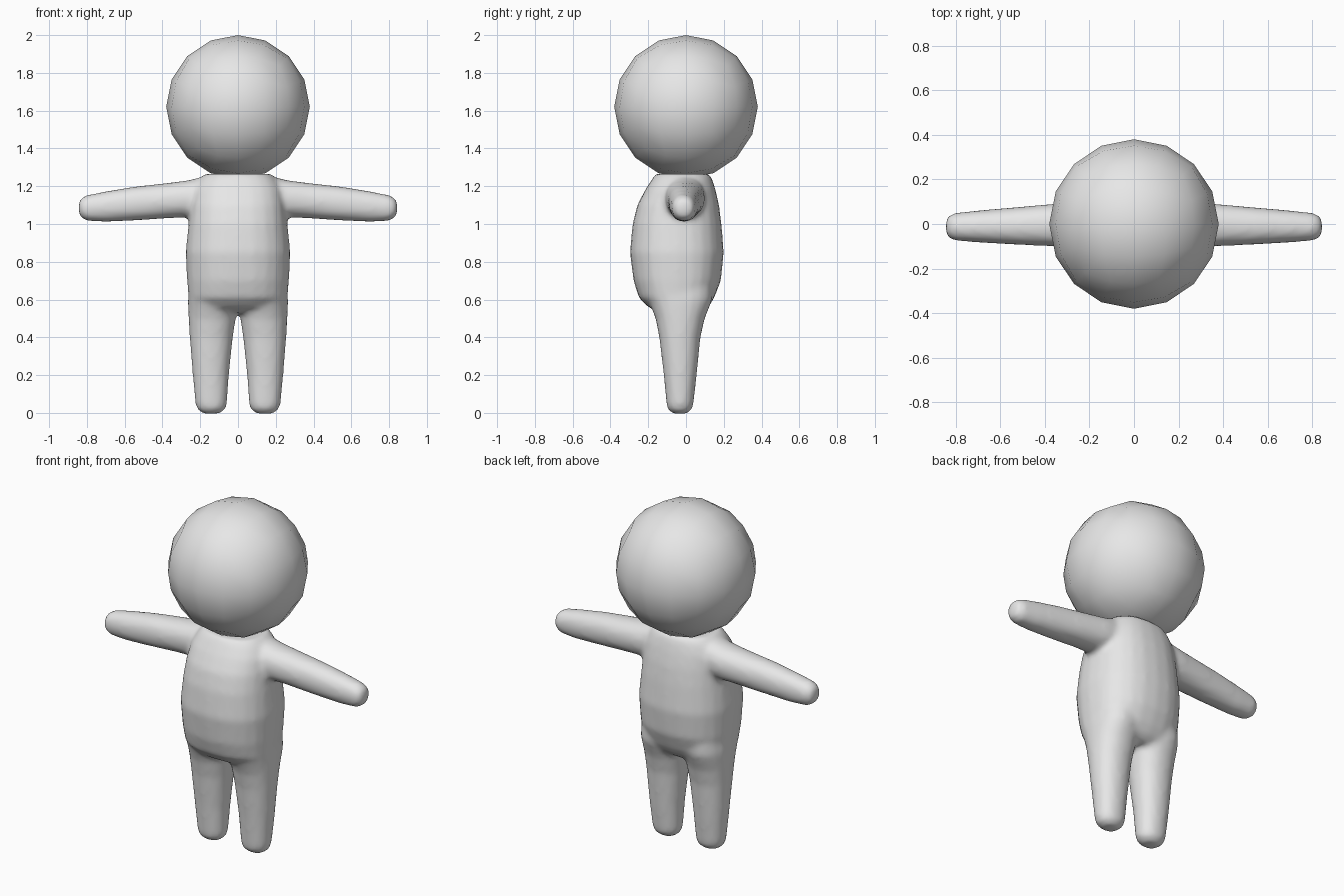
import bpy, bmesh
from math import cos, sin, pi, copysign
from mathutils import Vector

cube = bpy.data.objects.get("Cube")
if cube:
    bpy.data.objects.remove(cube, do_unlink=True)

# Single light grey material
grey = bpy.data.materials.new("light_grey")
grey.use_nodes = True
grey.diffuse_color = (0.8, 0.8, 0.8, 1)
bsdf = next(n for n in grey.node_tree.nodes if n.type == 'BSDF_PRINCIPLED')
bsdf.inputs["Base Color"].default_value = (0.8, 0.8, 0.8, 1)


def finish(bm, name):
    bmesh.ops.recalc_face_normals(bm, faces=bm.faces)
    mesh = bpy.data.meshes.new(name)
    bm.to_mesh(mesh)
    bm.free()
    mesh.materials.append(grey)
    for poly in mesh.polygons:
        poly.use_smooth = True
    obj = bpy.data.objects.new(name, mesh)
    bpy.context.collection.objects.link(obj)
    return obj


def rounded(t, power):
    return copysign(abs(t) ** (2 / power), t)


def loft(bm, sections, place, power=2.2, sides=20):
    """Skin rounded sections given as (position, low a, high a, low b, high b)."""
    rings = []
    for pos, a0, a1, b0, b1 in sections:
        ring = []
        for i in range(sides):
            t = 2 * pi * i / sides
            a = (a0 + a1) / 2 + (a1 - a0) / 2 * rounded(cos(t), power)
            b = (b0 + b1) / 2 + (b1 - b0) / 2 * rounded(sin(t), power)
            ring.append(bm.verts.new(place(pos, a, b)))
        rings.append(ring)
    for low, high in zip(rings, rings[1:]):
        for i in range(sides):
            j = (i + 1) % sides
            bm.faces.new((low[i], low[j], high[j], high[i]))
    bm.faces.new(rings[0])
    bm.faces.new(rings[-1])


# Torso: z, half width, front y, back y
torso = [(0.53, 0.19, -0.13, 0.08), (0.56, 0.235, -0.20, 0.12),
         (0.61, 0.262, -0.25, 0.15), (0.70, 0.27, -0.278, 0.185),
         (0.85, 0.277, -0.297, 0.20), (1.0, 0.262, -0.283, 0.188),
         (1.1, 0.25, -0.258, 0.175), (1.18, 0.235, -0.217, 0.157),
         (1.235, 0.205, -0.182, 0.14), (1.265, 0.175, -0.16, 0.125)]
# Leg: z, inner x, outer x, front y, back y
leg = [(-0.004, 0.10, 0.185, -0.07, 0.005), (0.02, 0.065, 0.217, -0.098, 0.033),
       (0.05, 0.058, 0.226, -0.104, 0.04), (0.2, 0.048, 0.24, -0.118, 0.057),
       (0.4, 0.027, 0.256, -0.142, 0.077), (0.5, 0.012, 0.262, -0.162, 0.10),
       (0.6, 0.005, 0.266, -0.2, 0.14), (0.75, 0.005, 0.25, -0.2, 0.14)]
# Arm: x, front y, back y, low z, high z
arm = [(0.1, -0.11, 0.10, 1.05, 1.255), (0.19, -0.11, 0.10, 1.035, 1.25),
       (0.26, -0.11, 0.10, 1.035, 1.232), (0.37, -0.10, 0.09, 1.03, 1.218),
       (0.55, -0.092, 0.074, 1.018, 1.198), (0.7, -0.083, 0.061, 1.011, 1.173),
       (0.8, -0.075, 0.05, 1.016, 1.153), (0.827, -0.066, 0.041, 1.03, 1.14),
       (0.843, -0.045, 0.02, 1.052, 1.118)]

# Body: torso, arms and legs fused into one soft skin
bm = bmesh.new()
loft(bm, [(z, -w, w, f, b) for z, w, f, b in torso],
     lambda p, a, b: Vector((a, b, p)), power=2.35, sides=24)
for side in (-1, 1):
    loft(bm, leg, lambda p, a, b: Vector((side * a, b, p)))
    loft(bm, arm, lambda p, a, b: Vector((side * p, a, b)))
body = finish(bm, "body")
fuse = body.modifiers.new("fuse", 'REMESH')
fuse.mode = 'VOXEL'
fuse.voxel_size = 0.016
fuse.use_smooth_shade = True
soften = body.modifiers.new("soften", 'SMOOTH')
soften.factor = 0.5
soften.iterations = 6

# Head: coarse ball made of evenly spread quads
bm = bmesh.new()
bmesh.ops.create_cube(bm, size=2)
bmesh.ops.subdivide_edges(bm, edges=bm.edges, cuts=3, use_grid_fill=True)
for v in bm.verts:
    warped = Vector([sin(c * pi / 4) / cos(c * pi / 4) for c in v.co])
    v.co = warped.normalized() * 0.38 + Vector((0, 0, 1.62))
finish(bm, "head")
